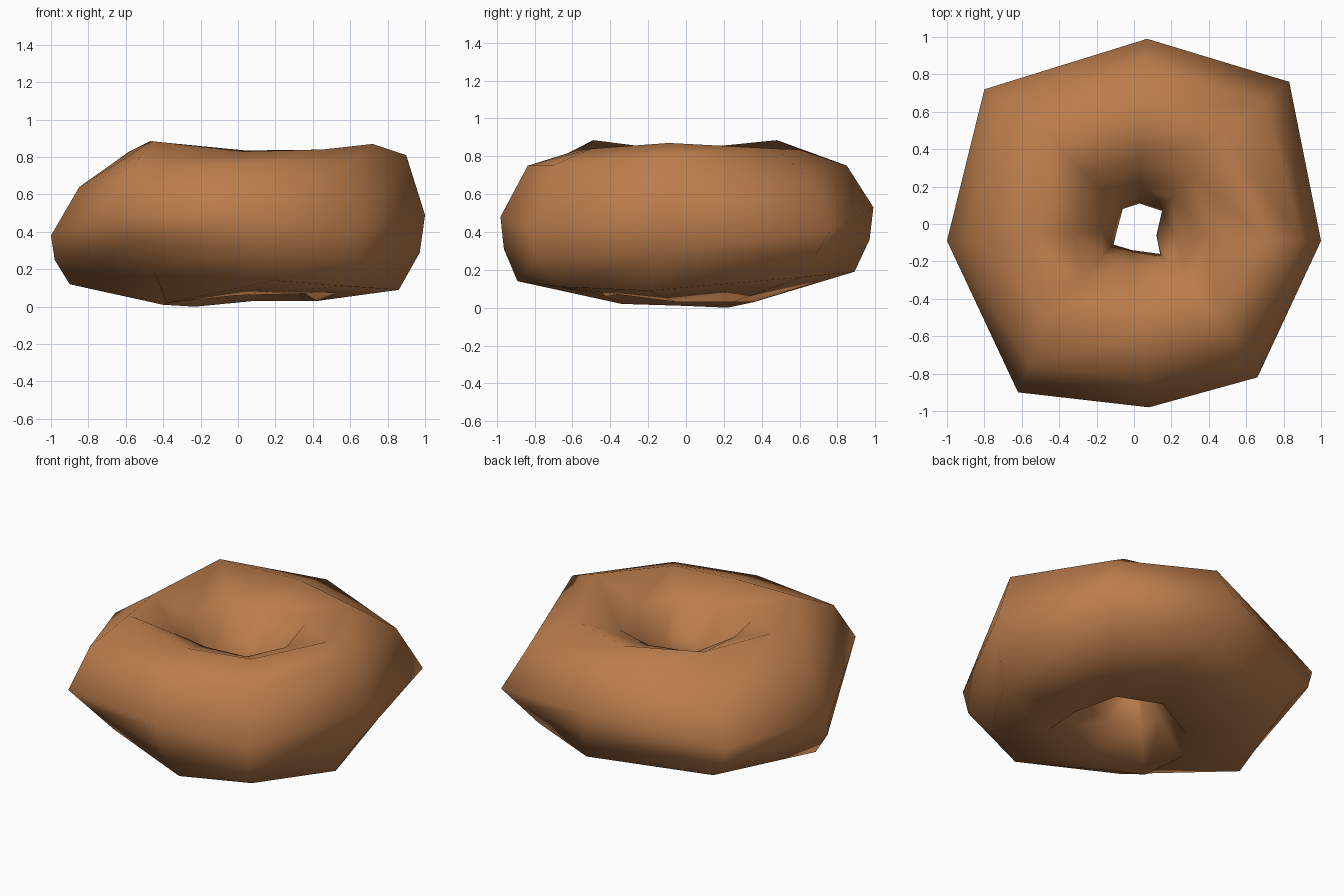
import bpy, bmesh
from mathutils import Vector

if "Cube" in bpy.data.objects:
    bpy.data.objects.remove(bpy.data.objects["Cube"])

# One row per cross-section, counter-clockwise from the right side:
# outer edge (x, y, z), crown (x, y, z), waist of the hole (x, y),
# underside lip (x, y, z), lower outer corner (x, y, z), height of shoulder
SECTIONS = [
    ((1.00, -.09, .49), (.72, -.09, .87), (.12, -.06), (.42, -.05, .03), (.86, -.20, .09), .81),
    ((.83, .76, .40), (.48, .48, .84), (.15, .07), (.35, .25, .03), (.66, .61, .16), .67),
    ((.07, .99, .53), (.04, .60, .835), (.03, .11), (.08, .36, .03), (.11, .89, .19), .75),
    ((-.80, .72, .42), (-.47, .48, .885), (-.06, .08), (-.23, .22, .0), (-.67, .67, .19), .60),
    ((-1.00, -.09, .38), (-.58, -.06, .83), (-.09, -.03), (-.40, -.02, .01), (-.90, -.08, .12), .64),
    ((-.62, -.90, .50), (-.46, -.49, .885), (-.11, -.11), (-.38, -.34, .02), (-.45, -.66, .19), .75),
    ((.08, -.98, .48), (.03, -.58, .83), (-.01, -.14), (-.01, -.42, .06), (.19, -.89, .14), .75),
    ((.66, -.82, .42), (.45, -.50, .84), (.14, -.16), (.36, -.36, .07), (.57, -.67, .11), .75),
]


def flat_mix(a, b, t, z):
    return Vector((a.x + (b.x - a.x) * t, a.y + (b.y - a.y) * t, z))


# Ring of rough cross-sections bridged into a lumpy dough ring
bm = bmesh.new()
rings = []
for outer, crown, waist, lip, lower, shoulder_z in SECTIONS:
    o, c, l, d = Vector(outer), Vector(crown), Vector(lip), Vector(lower)
    w = Vector((waist[0], waist[1], .40))
    # bulged belly, or a straight one where the underside is tucked in
    belly = .2 if (o - d).xy.length < .21 else .5
    points = [
        l,
        d,
        flat_mix(o, d, belly, (o.z + d.z) / 2),
        o,
        flat_mix(o, c, .36, shoulder_z),
        c,
        flat_mix(c, w, .52, .745),
        flat_mix(c, w, .83, .56),
        w,
        flat_mix(w, l, .45, .22),
    ]
    rings.append([bm.verts.new(p) for p in points])

n, m = len(rings), len(rings[0])
for i in range(n):
    a, b = rings[i], rings[(i + 1) % n]
    for j in range(m):
        k = (j + 1) % m
        bm.faces.new((a[j], b[j], b[k], a[k]))
bmesh.ops.recalc_face_normals(bm, faces=bm.faces)
# Sit exactly on the floor
low = min(v.co.z for v in bm.verts)
bmesh.ops.translate(bm, verts=bm.verts, vec=(0, 0, -low))
for f in bm.faces:
    f.smooth = True

mesh = bpy.data.meshes.new("dough_ring")
bm.to_mesh(mesh)
bm.free()

# Baked brown colour
brown = bpy.data.materials.new("baked_brown")
brown.diffuse_color = (.50, .205, .072, 1)
brown.use_nodes = True
brown.node_tree.nodes["Principled BSDF"].inputs["Base Color"].default_value = brown.diffuse_color
mesh.materials.append(brown)
bpy.context.collection.objects.link(bpy.data.objects.new("dough_ring", mesh))
